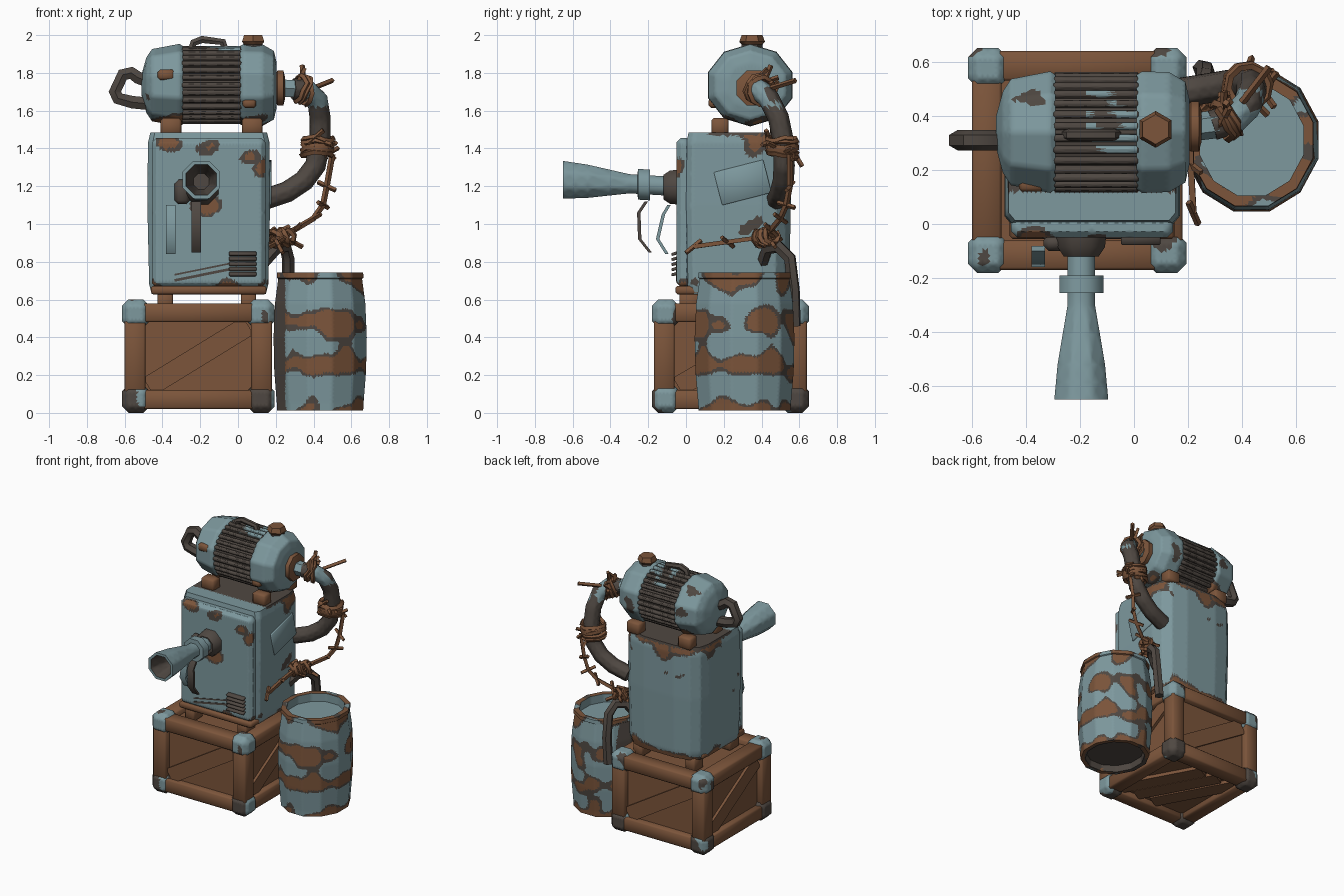
import bpy, bmesh, math, random
from mathutils import Vector as V, Euler, noise

if "Cube" in bpy.data.objects:
    bpy.data.objects.remove(bpy.data.objects["Cube"])
random.seed(4)

def material(name, rgb):
    m = bpy.data.materials.new(name)
    m.diffuse_color = (*rgb, 1)
    m.use_nodes = True
    m.node_tree.nodes["Principled BSDF"].inputs["Base Color"].default_value = m.diffuse_color
    return m

MATS = [material("blue_grey_paint", (0.205, 0.315, 0.34)),
        material("rust_brown", (0.20, 0.09, 0.043)),
        material("dark_metal", (0.078, 0.064, 0.054))]
BLUE, BROWN, DARK = 0, 1, 2

def finish(name, bm, mat):
    """bmesh -> object carrying the three colours"""
    bmesh.ops.recalc_face_normals(bm, faces=bm.faces)
    me = bpy.data.meshes.new(name)
    for f in bm.faces:
        f.material_index = mat
    bm.to_mesh(me)
    bm.free()
    for m in MATS:
        me.materials.append(m)
    ob = bpy.data.objects.new(name, me)
    bpy.context.collection.objects.link(ob)
    return ob

def box(name, c, s, mat, bevel=0.0, rot=(0, 0, 0)):
    bm = bmesh.new()
    bmesh.ops.create_cube(bm, size=1)
    for v in bm.verts:
        v.co = V((v.co.x * s[0], v.co.y * s[1], v.co.z * s[2]))
    if bevel:
        bmesh.ops.bevel(bm, geom=bm.edges[:], offset=bevel, segments=1, affect='EDGES')
    R = Euler(rot).to_matrix()
    for v in bm.verts:
        v.co = R @ v.co + V(c)
    return finish(name, bm, mat)

def loft(name, rings, mat):
    """skin between equal rings, capped at both ends"""
    bm = bmesh.new()
    vs = [[bm.verts.new(p) for p in r] for r in rings]
    n = len(vs[0])
    for a, b in zip(vs, vs[1:]):
        for i in range(n):
            bm.faces.new((a[i], a[(i + 1) % n], b[(i + 1) % n], b[i]))
    bm.faces.new(vs[0])
    bm.faces.new(vs[-1])
    return finish(name, bm, mat)

def turned(name, axis, c, prof, n, mat, sa=1.0, sb=1.0, lift=0.0):
    """lathe: prof = (position along axis, radius); lift tilts the axis in z"""
    rings = []
    for t, r in prof:
        ring = []
        for i in range(n):
            a = 2 * math.pi * (i + 0.5) / n
            u, w = r * sa * math.cos(a), r * sb * math.sin(a)
            ring.append({'X': (t, c[1] + u, c[2] + w),
                         'Y': (c[0] + u, t, c[2] + w + lift * t),
                         'Z': (c[0] + u, c[1] + w, t)}[axis])
        rings.append(ring)
    return loft(name, rings, mat)

def tube(name, pts, r, mat, res=1):
    cu = bpy.data.curves.new(name, 'CURVE')
    cu.dimensions = '3D'
    cu.bevel_depth, cu.bevel_resolution, cu.use_fill_caps = r, res, True
    sp = cu.splines.new('POLY')
    sp.points.add(len(pts) - 1)
    for p, q in zip(sp.points, pts):
        p.co = (*q, 1)
    tmp = bpy.data.objects.new(name, cu)
    me = bpy.data.meshes.new_from_object(tmp)
    bpy.data.objects.remove(tmp)
    bm = bmesh.new()
    bm.from_mesh(me)
    bmesh.ops.remove_doubles(bm, verts=bm.verts, dist=1e-5)
    return finish(name, bm, mat)

def paint(ob, cell, rule):
    """cut faces to cell size, then colour each one by rule(centre)"""
    bm = bmesh.new()
    bm.from_mesh(ob.data)
    bmesh.ops.triangulate(bm, faces=bm.faces)
    for _ in range(7):
        long = [e for e in bm.edges if e.calc_length() > cell]
        if not long:
            break
        bmesh.ops.subdivide_edges(bm, edges=long, cuts=1)
        bmesh.ops.triangulate(bm, faces=bm.faces)
    for f in bm.faces:
        f.material_index = rule(f.calc_center_median())
    bm.to_mesh(ob.data)
    bm.free()

def worn(p, bias=0.0, s=6.0, seed=0.0):
    k = noise.noise(V((p.x, p.y, p.z)) * s + V((seed, seed * 2, 3.3))) + bias
    return BROWN if k > 0.28 else DARK if k > 0.08 else BLUE

# wooden crate: frame beams, recessed panels, diagonal planks, corner caps
CX, CY, CZ = -0.21, 0.235, 0.30
box("crate_panels", (CX, CY, CZ), (0.69, 0.72, 0.48), BROWN)
for a in (-1, 1):
    for b in (-1, 1):
        box("crate_beam_x", (CX, CY + a * 0.35, CZ + b * 0.23), (0.76, 0.11, 0.10), BROWN, 0.01)
        box("crate_beam_y", (CX + a * 0.335, CY, CZ + b * 0.23), (0.11, 0.78, 0.10), BROWN, 0.01)
        box("crate_post", (CX + a * 0.335, CY + b * 0.35, CZ), (0.11, 0.11, 0.54), BROWN, 0.01)
        for d in (-1, 1):
            cap = box("crate_corner_cap", (CX + a * 0.331, CY + b * 0.343, CZ + d * 0.226),
                      (0.146, 0.146, 0.148), BLUE, 0.034)
            paint(cap, 0.025, lambda p: DARK if noise.noise(p * 8) + (0.3 - p.z) * 1.2 > 0.06 else BLUE)
    box("crate_plank_x", (CX, CY + a * 0.365, CZ), (0.62, 0.03, 0.11), BROWN, 0, (0, -a * -0.55, 0))
    box("crate_plank_y", (CX + a * 0.35, CY, CZ), (0.03, 0.64, 0.11), BROWN, 0, (a * 0.53, 0, 0))
for k in (-0.2, 0.02, 0.22):
    box("crate_floor_plank", (CX + k * 0.7, CY, 0.05), (0.12, 0.62, 0.03), BROWN, 0, (0, 0, 0.5))

# main tank: flat front, rounded back corners
def plan(z, k):
    half = [(0.30, 0.0), (0.325, 0.03), (0.325, 0.40), (0.305, 0.48), (0.25, 0.53), (0.13, 0.555)]
    pts = half + [(-x, y) for x, y in reversed(half)]
    return [(-0.155 + x * k, 0.27 + (y - 0.27) * k, z) for x, y in pts]
tank = loft("tank_body", [plan(0.63, .93), plan(0.68, .97), plan(1.1, 1), plan(1.43, .99), plan(1.485, .95)], BLUE)

def tank_rule(p):
    if p.z > 1.47 and p.y > 0.12:
        return DARK
    bias = -0.5
    if p.y > 0.25:
        bias += max(0, p.z - 1.33) * 6.5 + max(0, 0.74 - p.z) * 4
    return worn(p, bias + max(0, 0.72 - p.z) * 5, 8)
paint(tank, 0.03, tank_rule)
front = box("tank_front_plate", (-0.155, -0.012, 1.06), (0.60, 0.075, 0.79), BLUE, 0.022)

def front_rule(p):
    corner = min((p - V(q)).length for q in ((-0.40, -0.04, 1.42), (0.06, -0.04, 1.37), (0.13, -0.04, 1.28), (-0.16, -0.04, 1.07)))
    return worn(p, -0.5 + max(0, 0.11 - corner) * 11 + max(0, 0.74 - p.z) * 10, 8)
paint(front, 0.025, front_rule)
box("tank_bottom_rim", (-0.155, 0.20, 0.65), (0.61, 0.51, 0.045), BROWN, 0.01)
box("tank_side_plate", (0.168, 0.30, 1.22), (0.02, 0.27, 0.18), BLUE, 0.004, (0.25, 0, 0))
for x in (-0.385, 0.055):
    for y in (0.02, 0.45):
        box("tank_foot", (x, y, 0.59), (0.08, 0.11, 0.10), BROWN, 0.008)
for i in range(5):
    box("vent_slat", (0.025, -0.06, 0.735 + i * 0.027), (0.145, 0.035, 0.016), DARK, 0.004, (0.3, 0, 0))
for z, w in ((0.735, 0.014), (0.765, 0.009)):
    box("front_scratch", (-0.17, -0.05, z), (0.34, 0.006, w), DARK, 0, (0, -0.2, 0))

# horn nozzle with collars
H = (-0.195, 0, 1.195)
horn = turned("horn", 'Y', H, [(-0.10, 0.055), (-0.19, 0.055), (-0.191, 0.088), (-0.255, 0.088), (-0.256, 0.055),
              (-0.30, 0.055), (-0.52, 0.095), (-0.65, 0.108), (-0.65, 0.088), (-0.50, 0.045)], 8, BLUE, lift=-0.06)
paint(horn, 0.06, lambda p: DARK if p.y < -0.49 and math.hypot(p.x + 0.195, p.z - 1.195 + 0.06 * p.y) < 0.083 else BLUE)
turned("horn_flange", 'Y', H, [(-0.04, 0.10), (-0.085, 0.095), (-0.12, 0.07)], 8, DARK)

# trigger levers below the horn
box("lever_pivot", (-0.295, -0.07, 1.17), (0.08, 0.06, 0.13), DARK, 0.02)
for name, x, path, mat in (("front_trigger", -0.22, ((-0.21, 1.12), (-0.25, 1.06), (-0.245, 0.92), (-0.19, 0.85)), DARK),
                           ("rear_trigger", -0.355, ((-0.09, 1.10), (-0.12, 1.05), (-0.15, 0.92), (-0.10, 0.84)), BLUE)):
    ring = lambda y, z: [(x - .025, y - .009, z), (x + .025, y - .009, z), (x + .025, y + .009, z), (x - .025, y + .009, z)]
    loft(name, [ring(y, z) for y, z in path], mat)

# motor: two end bells, finned middle, feet and fittings
M = (0, 0.34, 1.735)
def bell_rule(p):
    return worn(p, -0.4 + max(0, (1.71 if p.x < -0.2 else 1.65) - p.z) * 5, 7, 2)
for name, prof in (("motor_left_bell", [(-0.51, 0.06), (-0.485, 0.15), (-0.455, 0.195), (-0.31, 0.223), (-0.29, 0.21)]),
                   ("motor_right_bell", [(0.01, 0.21), (0.03, 0.223), (0.13, 0.22), (0.19, 0.185), (0.205, 0.12)])):
    paint(turned(name, 'X', M, prof, 10, BLUE, 1.06, 0.98), 0.03, bell_rule)
turned("motor_core", 'X', M, [(-0.30, 0.192), (0.02, 0.192)], 20, DARK, 1.06, 0.98)
for i in range(30):
    a = 2 * math.pi * i / 30
    fin = box("motor_fin", (-0.14, 0.34 + 0.208 * math.cos(a), 1.735 + 0.192 * math.sin(a)), (0.315, 0.030, 0.027), DARK, 0.007, (a, 0, 0))
    paint(fin, 0.05, lambda p: BLUE if p.z > 1.87 and -0.18 < p.x < 0 and noise.noise(p * 12) > 0.02 else DARK)
for x in (-0.355, 0.075):
    for y in (0.18, 0.49):
        box("motor_foot", (x, y, 1.515), (0.11, 0.09, 0.09), BROWN, 0.012)
box("motor_badge", (-0.38, 0.145, 1.79), (0.09, 0.05, 0.055), BROWN, 0.012)
box("motor_bolt", (0.06, 0.145, 1.64), (0.07, 0.05, 0.05), BROWN, 0.012)
turned("filler_neck", 'Z', (0.08, 0.35, 0), [(1.90, 0.055), (1.96, 0.055)], 6, DARK)
turned("filler_cap", 'Z', (0.08, 0.35, 0), [(1.95, 0.055), (1.965, 0.068), (2.0, 0.055)], 6, BROWN)
tube("top_handle", [(-0.25, 0.33, 1.91), (-0.235, 0.33, 1.96), (-0.19, 0.33, 1.977), (-0.08, 0.33, 1.963), (-0.065, 0.33, 1.91)], 0.022, DARK)
tube("side_handle", [(-0.46, 0.31, 1.75), (-0.53, 0.31, 1.775), (-0.565, 0.31, 1.80), (-0.61, 0.31, 1.79), (-0.652, 0.31, 1.70),
     (-0.635, 0.31, 1.665), (-0.56, 0.31, 1.645), (-0.46, 0.31, 1.635)], 0.038, DARK)

# hose from motor to tank
turned("hose_flange", 'X', (0, 0.36, 1.72), [(0.19, 0.07), (0.21, 0.10), (0.24, 0.10), (0.25, 0.06)], 8, BROWN)
tube("hose_coupling", [(0.23, 0.36, 1.72), (0.31, 0.37, 1.715)], 0.052, BLUE)
hose = tube("hose", [(0.29, 0.365, 1.715), (0.37, 0.39, 1.71), (0.42, 0.44, 1.66), (0.435, 0.49, 1.56), (0.435, 0.515, 1.44),
     (0.41, 0.52, 1.31), (0.35, 0.515, 1.23), (0.26, 0.50, 1.17), (0.14, 0.48, 1.13)], 0.056, DARK, 2)
paint(hose, 0.04, lambda p: BLUE if 1.62 < p.z and 0.36 < p.x and noise.noise(p * 9) > -0.1 else DARK)
tube("drain_pipe", [(0.12, 0.40, 0.78), (0.20, 0.43, 0.87), (0.25, 0.49, 0.88), (0.265, 0.55, 0.82), (0.265, 0.57, 0.65), (0.25, 0.575, 0.46)], 0.034, DARK)

# barbed wire: coils, loose strand and barbs
def coil(c, axis, r, turns, length):
    ax = V(axis).normalized()
    u = ax.orthogonal().normalized()
    w = ax.cross(u)
    n = turns * 10
    return [V(c) + ax * (length * (i / n - 0.5) + random.uniform(-.012, .012))
            + r * (u * math.cos(i * 0.628) + w * math.sin(i * 0.628)) for i in range(n + 1)]

strand = [V(p) for p in ((0.50, 0.55, 1.37), (0.47, 0.55, 1.2), (0.45, 0.53, 1.1), (0.40, 0.50, 1.03), (0.30, 0.45, 0.97),
                         (0.21, 0.40, 0.93), (0.21, 0.22, 0.905), (0.22, 0.04, 0.88))]
for pts, step in ((coil((0.42, 0.51, 1.41), (0.1, 0, 1), 0.078, 5, 0.10), 9), (coil((0.345, 0.39, 1.71), (1, 0.5, -0.3), 0.07, 3, 0.06), 9),
                  (coil((0.23, 0.42, 0.93), (1, 0.8, 0.2), 0.04, 4, 0.14), 7), (strand, 1)):
    tube("barbed_wire", pts, 0.016, BROWN, 0)
    for p in pts[1::step]:
        d = V((random.uniform(-1, 1), random.uniform(-1, 1), random.uniform(-.6, 1))).normalized() * 0.055
        tube("wire_barb", [p - d, p + d], 0.013, BROWN, 0)
tube("wire_end_spike", [(0.35, 0.40, 1.72), (0.34, 0.45, 1.84)], 0.014, BROWN, 0)
tube("wire_rear_spike", [(0.40, 0.45, 1.72), (0.50, 0.58, 1.76)], 0.014, BROWN, 0)

# open barrel with blotchy rust bands
B = (0.435, 0.31)
barrel = turned("barrel", 'Z', (*B, 0), [(0.06, 0.20), (0.012, 0.205), (0.012, 0.238), (0.05, 0.240), (0.22, 0.254), (0.40, 0.258),
     (0.58, 0.250), (0.71, 0.232), (0.715, 0.240), (0.742, 0.238), (0.742, 0.20), (0.68, 0.20)], 12, BLUE, 0.99, 1.06)

def barrel_rule(p):
    r = math.hypot(p.x - B[0], p.y - B[1])
    if r < 0.213 and p.z < 0.74:
        return DARK if p.z < 0.1 else BLUE
    if p.x < 0.25 and p.z < 0.72:
        return DARK
    band = 0.26 * math.cos(2 * math.pi * (p.z - 0.02) / 0.235)
    return worn(p, band + max(0, p.z - 0.69) * 4 + max(0, 0.06 - p.z) * 5, 8, 5)
paint(barrel, 0.022, barrel_rule)

# smooth gentle curves, keep hard edges
meshes = [o for o in bpy.data.objects if o.type == 'MESH']
for o in meshes:
    o.select_set(True)
bpy.context.view_layer.objects.active = meshes[0]
bpy.ops.object.shade_smooth_by_angle(angle=math.radians(48))
